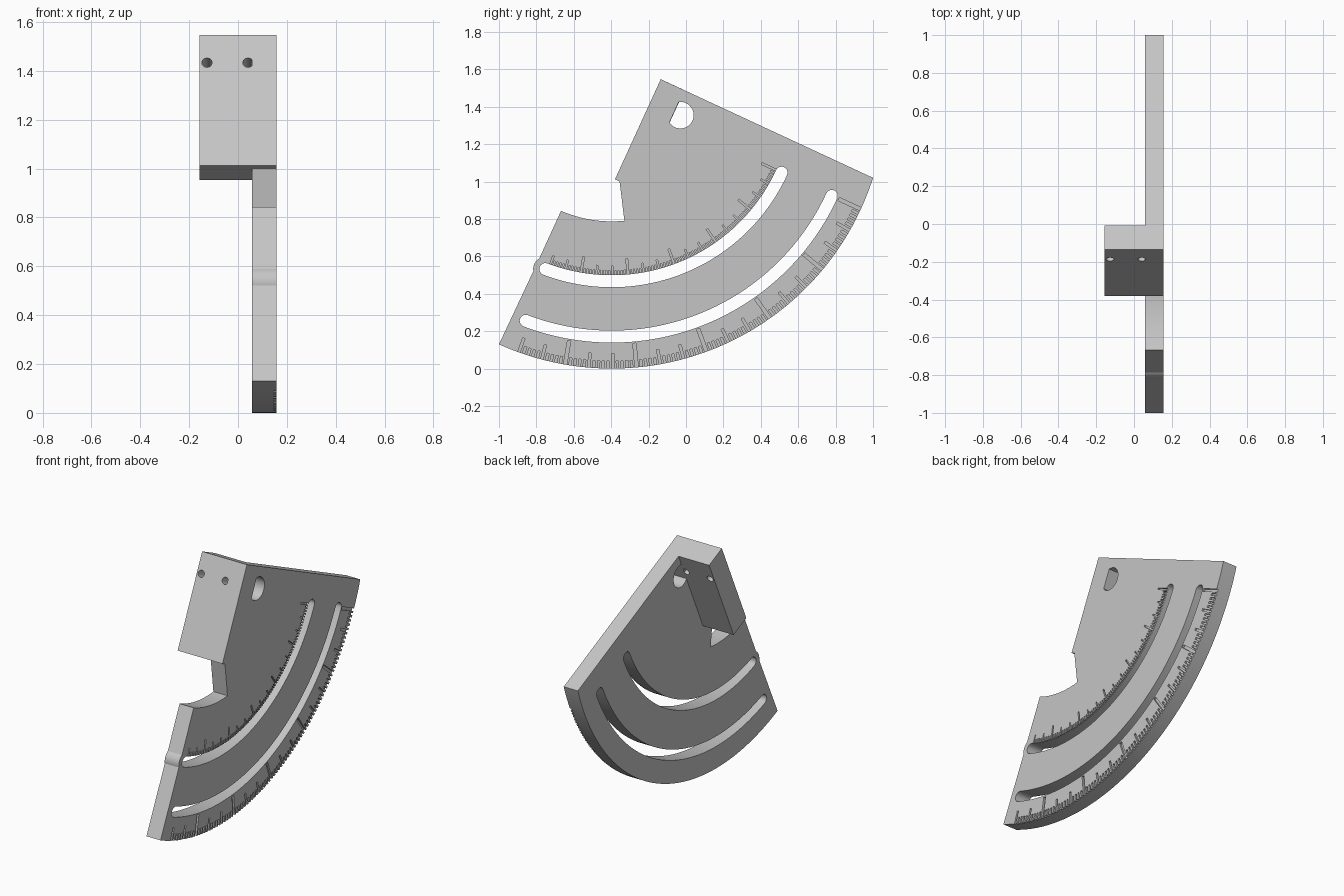
import bpy, bmesh
from math import sin, cos, radians, atan2, degrees

if "Cube" in bpy.data.objects:
    bpy.data.objects.remove(bpy.data.objects["Cube"])

grey = bpy.data.materials.new("light_grey")
grey.use_nodes = True
colour = (0.56, 0.56, 0.56, 1)
grey.diffuse_color = colour
grey.node_tree.nodes["Principled BSDF"].inputs["Base Color"].default_value = colour

CY, R = -0.397, 1.467          # arc centre (y, z) = (CY, R)
X0, X1 = 0.058, 0.157          # plate thickness range
TILT = 65.2                    # direction of the straight edges, degrees
DEPTH = 0.012                  # engraving depth


def polar(r, a):
    """Point at radius r, angle a degrees from straight down."""
    return (CY + r * sin(radians(a)), R - r * cos(radians(a)))


def sweep(r, a, b, n):
    return [polar(r, a + (b - a) * i / n) for i in range(n + 1)]


def circle_arc(c, r, a, b, n):
    angles = [radians(a + (b - a) * i / n) for i in range(n + 1)]
    return [(c[0] + r * cos(t), c[1] + r * sin(t)) for t in angles]


def add_prism(bm, outline, x0, x1):
    """Extrude a (y, z) outline from x0 to x1."""
    near = [bm.verts.new((x0, y, z)) for y, z in outline]
    far = [bm.verts.new((x1, y, z)) for y, z in outline]
    bm.faces.new(near)
    bm.faces.new(far[::-1])
    n = len(outline)
    for i in range(n):
        j = (i + 1) % n
        bm.faces.new((near[i], far[i], far[j], near[j]))


def make_object(name, bm):
    bmesh.ops.recalc_face_normals(bm, faces=bm.faces)
    mesh = bpy.data.meshes.new(name)
    bm.to_mesh(mesh)
    bm.free()
    obj = bpy.data.objects.new(name, mesh)
    bpy.context.collection.objects.link(obj)
    mesh.materials.append(grey)
    return obj


def prisms(name, outlines, x0, x1):
    bm = bmesh.new()
    for o in outlines:
        add_prism(bm, o, x0, x1)
    return make_object(name, bm)


def activate(obj):
    bpy.ops.object.select_all(action='DESELECT')
    obj.select_set(True)
    bpy.context.view_layer.objects.active = obj


def cut(obj, cutter):
    mod = obj.modifiers.new("cut", 'BOOLEAN')
    mod.operation = 'DIFFERENCE'
    mod.solver = 'EXACT'
    mod.object = cutter
    activate(obj)
    bpy.ops.object.modifier_apply(modifier=mod.name)
    bpy.data.objects.remove(cutter)


def slot(r, a, b, half):
    """Curved slot with round ends."""
    return (sweep(r + half, a, b, 64)
            + circle_arc(polar(r, b), half, b - 90, b + 90, 10)[1:-1]
            + sweep(r - half, b, a, 64)
            + circle_arc(polar(r, a), half, a + 90, a + 270, 10)[1:-1])


def tick(a, r0, r1, width):
    """Radial engraved line."""
    t = radians(a)
    dy, dz = cos(t) * width / 2, sin(t) * width / 2
    (y0, z0), (y1, z1) = polar(r0, a), polar(r1, a)
    return [(y0 - dy, z0 - dz), (y1 - dy, z1 - dz),
            (y1 + dy, z1 + dz), (y0 + dy, z0 + dz)]


# Sector plate with a bump around the inner slot end and a notch
OUTER_SLOT, INNER_SLOT, HALF = 1.296, 1.0, 0.032
START, END = -20.8, TILT
top, low, right = (-0.135, 1.547), (-0.38, 1.012), (1.0, 1.02)
a_right = degrees(atan2(right[0] - CY, R - right[1]))
outline = (sweep(R, a_right, -24.27, 96)
           + circle_arc(polar(INNER_SLOT, START), 0.065, 189.6, 120.4, 10)
           + sweep(0.68, -23.5, 5.7, 24)
           + [(-0.355, 1.0), low, top])
plate = prisms("sector_plate", [outline], X0, X1)

# Curved slots and D-shaped hole through the plate
d_hole = circle_arc((-0.03, 1.355), 0.071, -146, 97, 32)
cut(plate, prisms("slot_cutter",
                  [slot(OUTER_SLOT, START, END, HALF),
                   slot(INNER_SLOT, START, END, HALF), d_hole],
                  X0 - 0.1, X1 + 0.1))

# Engraved angle scales along the rim and the inner slot
rim_ticks, slot_ticks = [], []
for i in range(86):
    a = TILT - i
    size = 2 if i % 15 == 0 else 1 if i % 5 == 0 else 0
    rim_len = (0.04, 0.08, 0.13)[size]
    slot_len = (0.025, 0.05, 0.085)[size]
    rim_ticks.append(tick(a, R - rim_len, R + 0.02, (0.012, 0.013, 0.018)[size]))
    slot_ticks.append(tick(a, INNER_SLOT - HALF - slot_len,
                           INNER_SLOT - HALF + 0.01, (0.007, 0.008, 0.01)[size]))
cut(plate, prisms("tick_cutter", rim_ticks + slot_ticks, X1 - DEPTH, X1 + 0.05))

# Side flange standing off the plate along its short straight edge
t = radians(TILT)
along, inward = (-cos(t), -sin(t)), (sin(t), -cos(t))
THICK = 0.14
back = [(p[0] + inward[0] * THICK, p[1] + inward[1] * THICK) for p in (low, top)]
flange = prisms("side_flange", [[top, low] + back], -X1, X0)

# Two screw holes through the flange
bm = bmesh.new()
for x in (-0.127, 0.041):
    ring = []
    for s in (-0.1, THICK + 0.1):
        cy = top[0] + along[0] * 0.125 + inward[0] * s
        cz = top[1] + along[1] * 0.125 + inward[1] * s
        ring.append([bm.verts.new((x + 0.021 * cos(q),
                                   cy + along[0] * 0.021 * sin(q),
                                   cz + along[1] * 0.021 * sin(q)))
                     for q in [radians(15 * k) for k in range(24)]])
    bm.faces.new(ring[0])
    bm.faces.new(ring[1][::-1])
    for k in range(24):
        j = (k + 1) % 24
        bm.faces.new((ring[0][k], ring[1][k], ring[1][j], ring[0][j]))
cut(flange, make_object("screw_cutter", bm))

# Smooth curved walls, keep edges crisp
for obj in (plate, flange):
    activate(obj)
    bpy.ops.object.shade_smooth_by_angle(angle=radians(25))
